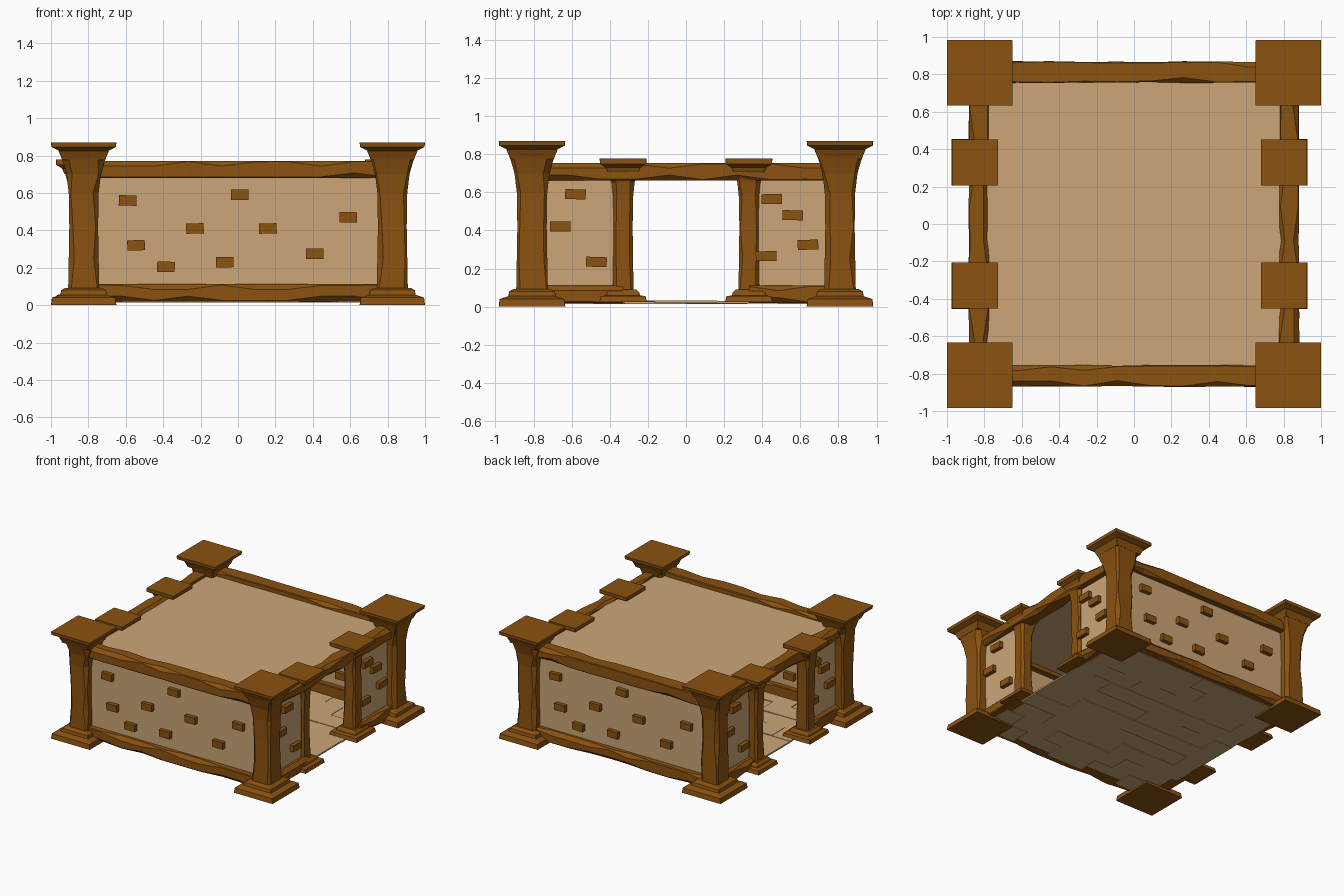
import bpy, bmesh, random
from mathutils import Matrix, Vector

if "Cube" in bpy.data.objects:
    bpy.data.objects.remove(bpy.data.objects["Cube"])

random.seed(4)


def material(name, rgb):
    m = bpy.data.materials.new(name)
    m.diffuse_color = (*rgb, 1)
    m.use_nodes = True
    m.node_tree.nodes["Principled BSDF"].inputs["Base Color"].default_value = m.diffuse_color
    return m


WOOD = material("brown_stone", (0.258, 0.084, 0.005))
TAN = material("tan_plaster", (0.604, 0.381, 0.188))


def finish(bm, name, mat):
    bmesh.ops.recalc_face_normals(bm, faces=bm.faces)
    me = bpy.data.meshes.new(name)
    bm.to_mesh(me)
    bm.free()
    me.materials.append(mat)
    ob = bpy.data.objects.new(name, me)
    bpy.context.collection.objects.link(ob)
    return ob


def ring(hu, hv, chamfers):
    """Rectangle outline with each corner cut by its own chamfer."""
    pts = []
    for (su, sv), c in zip(((1, 1), (-1, 1), (-1, -1), (1, -1)), chamfers):
        a, b = (su * hu, sv * (hv - c)), (su * (hu - c), sv * hv)
        pts += [a, b] if su * sv > 0 else [b, a]
    return pts


def loft(bm, stations, place):
    """Skin (t, hu, hv, chamfers) stations; place(u, v, t) gives the position."""
    rings = [[bm.verts.new(place(u, v, t)) for u, v in ring(hu, hv, c)]
             for t, hu, hv, c in stations]
    for r0, r1 in zip(rings, rings[1:]):
        for i in range(8):
            j = (i + 1) % 8
            bm.faces.new((r0[i], r0[j], r1[j], r1[i]))
    bm.faces.new(rings[0])
    bm.faces.new(rings[-1])


def chips(lo, hi):
    return [random.uniform(lo, hi) for _ in range(4)]


def box(bm, centre, size, spin=None):
    m = Matrix.Translation(centre)
    if spin:
        m = m @ spin
    bmesh.ops.create_cube(bm, size=1, matrix=m @ Matrix.Diagonal((*size, 1)))


def post(name, x, y, blocks, shaft):
    """Square post: plain base and cap blocks around a chipped, flared shaft."""
    bm = bmesh.new()
    place = lambda u, v, t: (x + u, y + v, t)
    for z0, h0, z1, h1, z2, h2 in blocks:
        loft(bm, [(z, h, h, [0.002] * 4) for z, h in ((z0, h0), (z1, h1), (z2, h2))], place)
    loft(bm, [(z, h, h, chips(0.006, h * 0.4)) for z, h in shaft], place)
    finish(bm, name, WOOD)


def beam(name, axis, a, b, off, z, half):
    """Rough-hewn beam along x or y with irregular chamfers."""
    bm = bmesh.new()
    n = max(3, round((b - a) / 0.17))
    st = []
    for i in range(n + 1):
        t = a + (b - a) * i / n
        c = [random.choice((0.004, 0.006, 0.028)) for _ in range(4)]
        st.append((t, half + random.uniform(0, 0.007), 0.046, c))
    if axis == 'x':
        loft(bm, st, lambda u, v, t: (t, off + u, z + v))
    else:
        loft(bm, st, lambda u, v, t: (off + u, t, z + v))
    finish(bm, name, WOOD)


# Corner posts
CORNER = [(0, .175, .04, .17, .055, .125), (.055, .125, .08, .12, .092, .1),
          (.775, .115, .79, .12, .825, .135), (.822, .125, .845, .172, .87, .175)]
CORNER_SHAFT = [(.09, .083), (.25, .08), (.42, .077), (.6, .08), (.7, .092), (.78, .115)]
for sx, lx in ((-1, "left"), (1, "right")):
    for sy, ly in ((-1, "front"), (1, "back")):
        post(f"corner_post_{ly}_{lx}", sx * .825, sy * .808, CORNER, CORNER_SHAFT)

# Door posts on both sides
DOOR = [(.025, .125, .055, .118, .06, .085), (.06, .088, .075, .085, .09, .07),
        (.7, .076, .715, .085, .73, .09), (.73, .09, .75, .122, .778, .123)]
DOOR_SHAFT = [(.085, .055), (.25, .052), (.42, .05), (.58, .053), (.65, .06), (.71, .076)]
for x, lx in ((-.85, "left"), (.803, "right")):
    for sy, ly in ((-1, "front"), (1, "back")):
        post(f"door_post_{ly}_{lx}", x, sy * .33, DOOR, DOOR_SHAFT)

# Beams along the top and bottom of the walls
for s, label in ((-1, "front"), (1, "back")):
    beam(f"top_beam_{label}", 'x', -.8, .8, s * .812, .726, .052)
    beam(f"bottom_beam_{label}", 'x', -.8, .8, s * .812, .066, .052)
for s, label in ((-1, "left"), (1, "right")):
    beam(f"top_beam_{label}", 'y', -.8, .8, s * .83, .709, .048)
    for sy, part in ((-1, "front"), (1, "back")):
        a, b = sorted((sy * .33, sy * .8))
        beam(f"bottom_beam_{label}_{part}", 'y', a, b, s * .83, .066, .048)

# Wall panels
bm = bmesh.new()
for s in (-1, 1):
    box(bm, (0, s * .81, .39), (1.62, .02, .66))
    for sy in (-1, 1):
        box(bm, (s * .825, sy * .57, .39), (.02, .48, .66))
finish(bm, "wall_panels", TAN)

# Loose bricks showing through the walls, opposite walls turned half round
LONG = ((-.59, .56), (.01, .59), (.59, .47), (-.23, .41), (.16, .41),
        (-.545, .32), (-.07, .23), (.41, .275), (-.385, .205))
SHORT = ((-.58, .59), (-.66, .42), (-.47, .235), (.45, .565),
         (.56, .48), (.64, .325), (.42, .265))
bm = bmesh.new()
for s in (-1, 1):
    for u, z in LONG:
        spin = Matrix.Rotation(random.uniform(-.04, .04), 4, 'Y')
        box(bm, (-s * u, s * .81, z), (.094, .085, .055), spin)
    for u, z in SHORT:
        spin = Matrix.Rotation(random.uniform(-.04, .04), 4, 'X')
        box(bm, (s * .825, s * u, z), (.085, .108, .052), spin)
finish(bm, "wall_bricks", WOOD)

# Flat roof
bm = bmesh.new()
box(bm, (0, 0, .725), (1.64, 1.62, .02))
finish(bm, "roof", TAN)

# Floor of staggered slabs at slightly different heights
bm = bmesh.new()
rows, w = 10, .33
for r in range(rows):
    y0 = -.81 + 1.62 * r / rows
    x = -.825 - (w / 2 if r % 2 else 0)
    while x < .82:
        a, b = max(x, -.825), min(x + w, .825)
        z = .024 + random.choice((-.003, 0, .003))
        box(bm, ((a + b) / 2, y0 + .081, z), (b - a, .162, .012))
        x += w
finish(bm, "floor_slabs", TAN)
